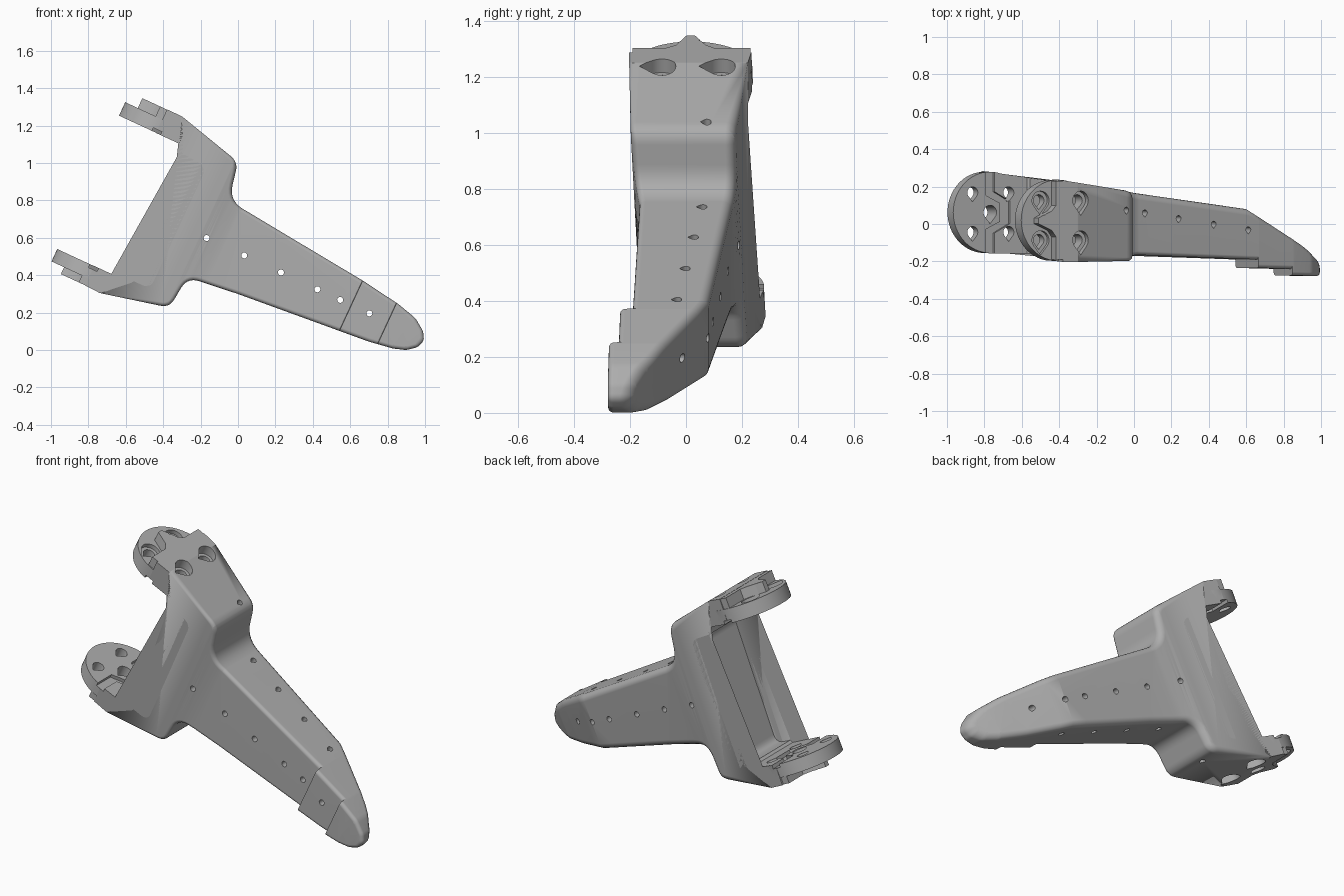
import bpy, bmesh, math
from mathutils import Vector, Matrix

cube = bpy.data.objects.get("Cube")
if cube:
    bpy.data.objects.remove(cube, do_unlink=True)

grey = bpy.data.materials.new("mid grey")
grey.use_nodes = True
grey.diffuse_color = (0.42, 0.42, 0.42, 1)
for node in grey.node_tree.nodes:
    if node.type == 'BSDF_PRINCIPLED':
        node.inputs["Base Color"].default_value = grey.diffuse_color
        node.inputs["Roughness"].default_value = 0.6

TILT = math.radians(24.85)   # the bracket is built level, then tilted
DISC_U, DISC_R, ROLL = -0.887, 0.217, 0.049


def make_object(name, bm):
    bmesh.ops.recalc_face_normals(bm, faces=bm.faces)
    mesh = bpy.data.meshes.new(name)
    bm.to_mesh(mesh)
    bm.free()
    mesh.materials.append(grey)
    obj = bpy.data.objects.new(name, mesh)
    bpy.context.collection.objects.link(obj)
    return obj


def prism(name, pts, lo, hi, along_y=False):
    """Extrude a flat outline along w (up), or along y."""
    bm = bmesh.new()
    place = (lambda p, h: (p[0], h, p[1])) if along_y else (lambda p, h: (p[0], p[1], h))
    a = [bm.verts.new(place(p, lo)) for p in pts]
    b = [bm.verts.new(place(p, hi)) for p in pts]
    bm.faces.new(a)
    bm.faces.new(b)
    for i in range(len(pts)):
        j = (i + 1) % len(pts)
        bm.faces.new((a[i], a[j], b[j], b[i]))
    return make_object(name, bm)


def circle(cu, cv, r, n=24):
    return [(cu + r * math.cos(math.tau * i / n), cv + r * math.sin(math.tau * i / n))
            for i in range(n)]


def teardrop(cu, cv, r):
    """Round hole with a point towards the front."""
    arc = [math.radians(-40 + 260 * i / 18) for i in range(19)]
    return [(cu + r * math.cos(a), cv + r * math.sin(a)) for a in arc] + [(cu, cv - 1.6 * r)]


def combine(target, other, operation):
    mod = target.modifiers.new("combine", 'BOOLEAN')
    mod.operation, mod.object, mod.solver = operation, other, 'EXACT'
    bpy.context.view_layer.objects.active = target
    bpy.ops.object.modifier_apply(modifier=mod.name)
    bpy.data.objects.remove(other, do_unlink=True)


def lerp_table(table, u):
    for (u0, v0), (u1, v1) in zip(table, table[1:]):
        if u <= u1:
            t = max(0, (u - u0) / (u1 - u0))
            return v0 + (v1 - v0) * t
    return table[-1][1]


# Side outline: (u, w, corner radius, soft edge)
corners = [
    (-.885, 1.008, 0, 0), (-.797, 1.008, .03, 0), (-.422, .912, .08, 1),
    (-.381, .705, .12, 1), (-.09, .674, 0, 1), (.452, .617, 0, 1),
    (.677, .583, 0, 1), (.79, .553, .08, 1), (.856, .507, .05, 1),
    (.882, .463, .04, 1), (.864, .417, .04, 1), (.816, .378, .06, 1),
    (.749, .356, .08, 1), (.616, .335, 0, 1), (.298, .308, 0, 1),
    (-.126, .272, 0, 1), (-.409, .24, .085, 1), (-.428, .052, .07, 1),
    (-.799, -.034, .03, 0), (-.885, -.03, 0, 0), (-.885, .085, 0, 0),
    (-.67, .085, 0, 0), (-.66, .1, 0, 0), (-.563, .1, .05, 0),
    (-.563, .815, .06, 0), (-.715, .83, 0, 0), (-.725, .869, 0, 0),
    (-.885, .869, 0, 0)]
outline, soft = [], []
for i, (u, w, r, s) in enumerate(corners):
    p = Vector((u, w))
    d1 = (Vector(corners[i - 1][:2]) - p).normalized()
    d2 = (Vector(corners[(i + 1) % len(corners)][:2]) - p).normalized()
    if r:
        t = r / math.tan(d1.angle(d2) / 2)
        steps = 7 if t > .015 else 2
        for k in range(steps + 1):
            f = k / steps
            outline.append(p + d1 * t * (1 - f) ** 2 + d2 * t * f ** 2)
            soft.append(s)
    else:
        outline.append(p)
        soft.append(s)
inward = []
for i, p in enumerate(outline):
    e1 = (p - outline[i - 1]).normalized()
    e2 = (outline[(i + 1) % len(outline)] - p).normalized()
    n1, n2 = Vector((e1.y, -e1.x)), Vector((e2.y, -e2.x))
    inward.append((n1 + n2) / (1 + n1.dot(n2)))

# Front and back faces as depth along the length
front = [(-.885, -.178), (-.44, -.178), (-.3, -.165), (.447, -.19), (.449, -.235),
         (.662, -.24), (.664, -.275), (.9, -.28)]
back = [(-.885, .258), (-.44, .195), (-.3, .165), (.385, .08), (.74, -.115),
        (.83, -.175), (.9, -.215)]
roll = [(-.885, ROLL), (-.44, ROLL), (-.3, 0), (.9, 0)]

# Bracket body: rounded rim rings, capped, then pressed to depth
bm = bmesh.new()
rings = []
for side, radius in ((-1, .02), (1, .035)):
    for k in range(5)[::-side]:
        a = math.pi / 2 * k / 4
        ring = []
        for p, n, s in zip(outline, inward, soft):
            q = p + n * radius * s * (1 - math.sin(a))
            ring.append(bm.verts.new((q.x, side * (1 - radius * s * (1 - math.cos(a))), q.y)))
        rings.append(ring)
for a, b in zip(rings, rings[1:]):
    for i in range(len(a)):
        j = (i + 1) % len(a)
        bm.faces.new((a[i], a[j], b[j], b[i]))
caps = [bm.faces.new(rings[0]), bm.faces.new(rings[-1])]
bmesh.ops.triangulate(bm, faces=caps)
bmesh.ops.remove_doubles(bm, verts=bm.verts, dist=1e-5)
for cut in sorted({u for u, _ in front + back if -.88 < u < .87}):
    bmesh.ops.bisect_plane(bm, geom=bm.verts[:] + bm.edges[:] + bm.faces[:], dist=1e-6,
                           plane_co=(cut, 0, 0), plane_no=(1, 0, 0))
for v in bm.verts:
    u, y, w = v.co
    lean = -lerp_table(roll, u) * (w - .5)
    v.co.y = lean + (lerp_table(front, u) + y + 1 if y < 0 else lerp_table(back, u) + y - 1)
body = make_object("bracket_body", bm)

# Disc ends: plate, raised nose layer, groove and screw holes
nose = [(-.87, -.21), (-.925, -.21), (-.925, -.09), (-.95, -.055), (-1.03, -.018),
        (-1.03, .012), (-.95, .05), (-.925, .08), (-.925, .21), (-.87, .21)]
groove = [(-.91, .3), (-.91, .09), (-.83, .05), (-.83, -.05), (-.91, -.09), (-.91, -.3),
          (-.86, -.3), (-.86, -.11), (-.77, -.06), (-.77, .06), (-.86, .11), (-.86, .3)]
for level, plate, layer, cut, bores in (
        ("upper", (.87, .949), (.92, 1.007), (.8, .888), ((.925, 1.2), (.955, 1.2))),
        ("lower", (.011, .084), (-.0295, .04), (.065, .2), ((-.2, .03), (-.2, .01)))):
    cy = .04 - ROLL * (sum(plate) / 2 - .5)
    move = lambda pts: [(u, y + cy) for u, y in pts]
    combine(body, prism(level + "_disc", circle(DISC_U, cy, DISC_R, 64), *plate), 'UNION')
    combine(body, prism(level + "_nose", move(nose), *layer), 'UNION')
    combine(body, prism(level + "_groove", move(groove), *cut), 'DIFFERENCE')
    mid = sum(plate) / 2
    for du, bore in zip((-.106, .106), bores):
        for dy in (-.106, .106):
            u, y = DISC_U + .003 + du, cy + dy
            combine(body, prism("screw_hole", teardrop(u, y, .031), mid - .25, mid + .25),
                    'DIFFERENCE')
            combine(body, prism("counterbore", teardrop(u, y, .05), *bore), 'DIFFERENCE')
    if level == "lower":
        combine(body, prism("centre_hole", teardrop(DISC_U, cy, .038), -.2, .2), 'DIFFERENCE')

# Small pin holes along the foot, front to back and top to bottom
for u in (-.404, -.182, .034, .249, .383, .555):
    combine(body, prism("cross_pin", circle(u, .473, .016, 16), -.6, .6, True), 'DIFFERENCE')
for u, y, lo, hi in ((-.473, .075, .82, 1.2), (-.473, .085, -.2, .14), (-.256, .06, 0, 1),
                     (-.047, .03, 0, 1), (.17, 0, 0, 1), (.385, -.03, 0, 1)):
    combine(body, prism("upright_pin", teardrop(u, y, .015), lo, hi), 'DIFFERENCE')

# Tilt into place and shade
body.data.transform(Matrix.Rotation(TILT, 4, 'Y'))
for o in bpy.context.selected_objects:
    o.select_set(False)
body.select_set(True)
bpy.context.view_layer.objects.active = body
bpy.ops.object.shade_smooth_by_angle(angle=math.radians(32))
weighted = body.modifiers.new("even shading", 'WEIGHTED_NORMAL')
weighted.keep_sharp = True
